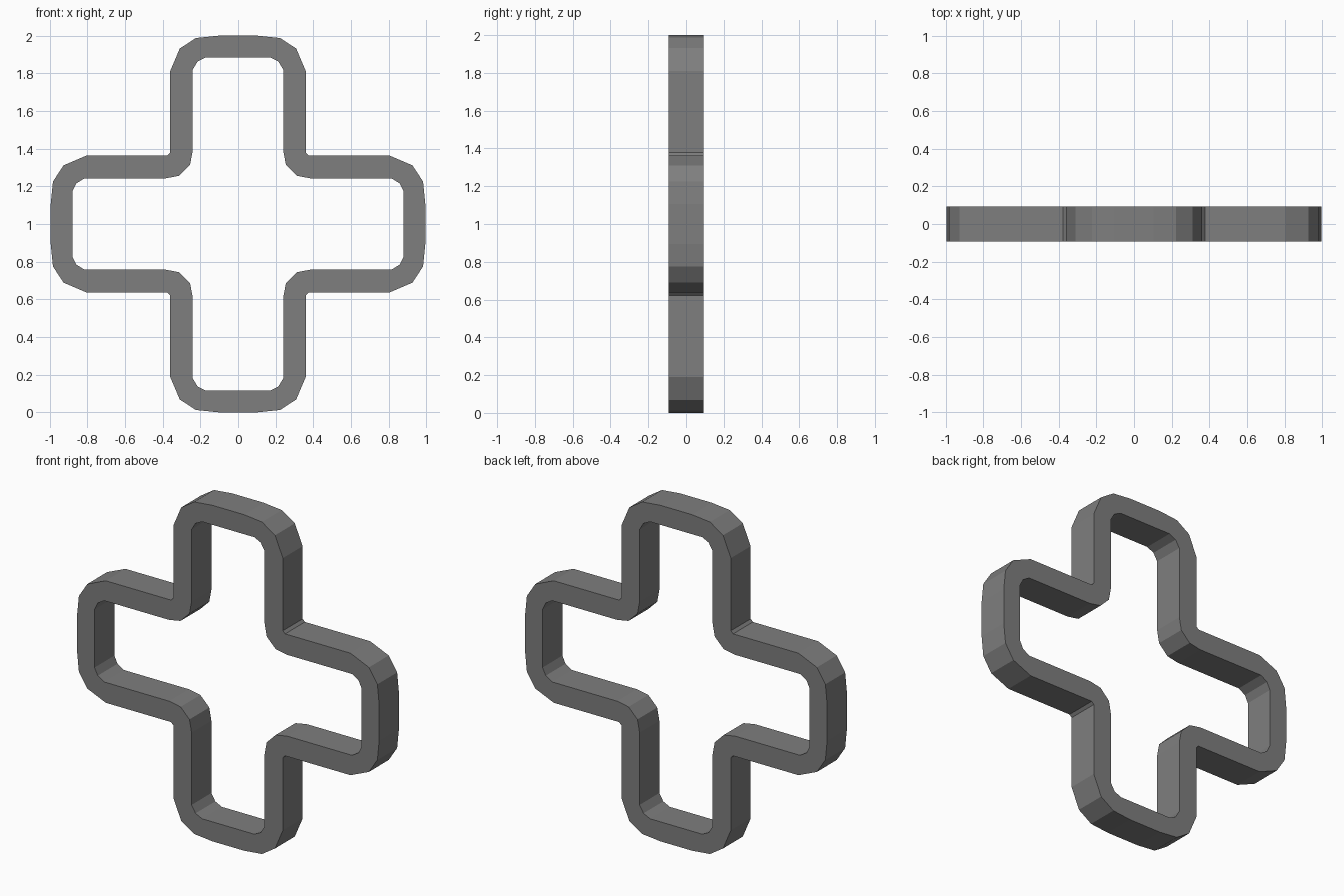
import bpy
import bmesh

if "Cube" in bpy.data.objects:
    bpy.data.objects.remove(bpy.data.objects["Cube"], do_unlink=True)

HALF_DEPTH = 0.093

# Half of one quarter outline, from the top arm's end down to the inner elbow
OUTER = [(0.105, 1.0), (0.225, 0.988), (0.311, 0.932), (0.363, 0.81), (0.363, 0.378)]
INNER = [(0.173, 0.884), (0.216, 0.863), (0.242, 0.82), (0.242, 0.39), (0.256, 0.315)]


def full_outline(half):
    """Reflect across the diagonal, then mirror into a closed cross outline."""
    quarter = half + [(b, a) for a, b in reversed(half)]
    lower = [(x, -z) for x, z in reversed(quarter)]
    right = quarter + lower
    left = [(-x, z) for x, z in reversed(right)]
    return [(x * 0.995, z + 1) for x, z in right + left]


# Rounded cross frame: front and back rings joined by outer and inner walls
bm = bmesh.new()


def loop(half, y):
    return [bm.verts.new((x, y, z)) for x, z in full_outline(half)]


def bridge(a, b):
    for i in range(len(a)):
        j = (i + 1) % len(a)
        bm.faces.new((a[i], a[j], b[j], b[i]))


loops = [loop(OUTER, -HALF_DEPTH), loop(INNER, -HALF_DEPTH),
         loop(INNER, HALF_DEPTH), loop(OUTER, HALF_DEPTH)]
for i in range(4):
    bridge(loops[i], loops[(i + 1) % 4])
bmesh.ops.recalc_face_normals(bm, faces=bm.faces)

mesh = bpy.data.meshes.new("cross_frame")
bm.to_mesh(mesh)
bm.free()
frame = bpy.data.objects.new("cross_frame", mesh)
bpy.context.collection.objects.link(frame)

# Plain grey
grey = bpy.data.materials.new("mid_grey")
grey.use_nodes = True
colour = (0.21, 0.21, 0.21, 1)
grey.diffuse_color = colour
grey.node_tree.nodes["Principled BSDF"].inputs["Base Color"].default_value = colour
mesh.materials.append(grey)
